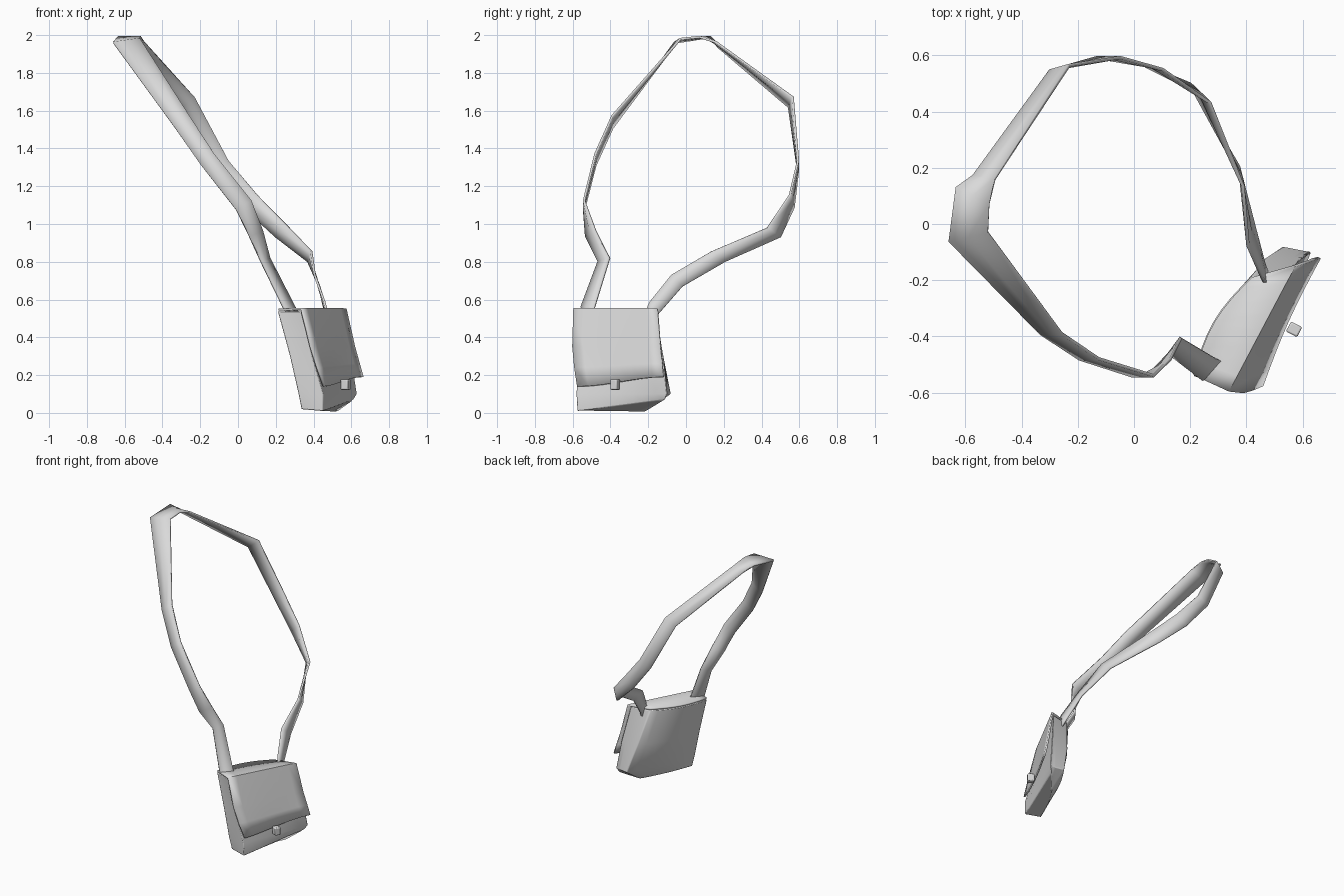
import bpy, bmesh, math
from mathutils import Vector

cube = bpy.data.objects.get("Cube")
if cube:
    bpy.data.objects.remove(cube, do_unlink=True)

# One plain grey for the whole bag
grey = bpy.data.materials.new("soft_grey")
GREY = (0.7, 0.7, 0.7, 1)
grey.diffuse_color = GREY
grey.use_nodes = True
grey.node_tree.nodes["Principled BSDF"].inputs["Base Color"].default_value = GREY

OUTWARD = Vector((0.88, -0.46, 0))   # direction the flap faces
SEGMENTS = 8


def finish(name, bm, angle=50, thickness=0, bevel=0):
    """Turn a bmesh into a shaded object with optional thickness and bevel."""
    bmesh.ops.recalc_face_normals(bm, faces=bm.faces)
    mesh = bpy.data.meshes.new(name)
    bm.to_mesh(mesh)
    bm.free()
    obj = bpy.data.objects.new(name, mesh)
    bpy.context.collection.objects.link(obj)
    mesh.materials.append(grey)
    if thickness:
        solid = obj.modifiers.new("thickness", "SOLIDIFY")
        solid.thickness = thickness
        solid.offset = 0
    if bevel:
        round_off = obj.modifiers.new("rounding", "BEVEL")
        round_off.width = bevel
        round_off.segments = 2
        round_off.angle_limit = math.radians(40)
    bpy.ops.object.select_all(action="DESELECT")
    bpy.context.view_layer.objects.active = obj
    obj.select_set(True)
    bpy.ops.object.shade_smooth_by_angle(angle=math.radians(angle))
    return obj


def skin(bm, rows, closed=False):
    """Join successive rows of points with quads."""
    verts = [[bm.verts.new(p) for p in row] for row in rows]
    count = len(rows[0])
    for a, b in zip(verts, verts[1:]):
        for i in range(count if closed else count - 1):
            j = (i + 1) % count
            bm.faces.new((a[i], a[j], b[j], b[i]))
    return verts


def arch(t):
    """Rounded swell that is zero at both ends."""
    return math.sin(math.pi * t)


# Bag body: levels of inner front, outer front, outer back, inner back corners
levels = [
    [(.21, -.54, .538), (.33, -.585, .538), (.555, -.16, .538), (.415, -.19, .538)],
    [(.275, -.555, .3), (.39, -.57, .3), (.6, -.12, .3), (.47, -.12, .3)],
    [(.32, -.56, .1), (.45, -.58, .1), (.63, -.1, .1), (.53, -.08, .1)],
    [(.335, -.55, .02), (.45, -.575, .01), (.61, -.11, .07), (.52, -.22, .005)],
]
bulges = [0.035, 0.04, 0.03, 0.01]
rings = []
for corners, bulge in zip(levels, bulges):
    ring = []
    for side in range(4):
        a, b = Vector(corners[side]), Vector(corners[(side + 1) % 4])
        for i in range(SEGMENTS):
            t = i / SEGMENTS
            p = a.lerp(b, t)
            if side == 3:
                p -= OUTWARD * bulge * arch(t)
            ring.append(p)
    rings.append(ring)
bm = bmesh.new()
loops = skin(bm, rings, closed=True)
bm.faces.new(loops[0])
bm.faces.new(loops[-1])
finish("bag_body", bm, bevel=0.02)

# Flap: front end, back end and drape of each row, from the inner rim down
flap_rows = [
    ((.215, -.54, .547), (.42, -.19, .547), .035),
    ((.335, -.595, .55), (.57, -.15, .55), 0),
    ((.385, -.6, .35), (.615, -.135, .35), 0),
    ((.42, -.59, .24), (.64, -.125, .26), .006),
    ((.455, -.575, .14), (.66, -.12, .19), .012),
]
rows = []
for front, back, drape in flap_rows:
    row = []
    for i in range(SEGMENTS + 1):
        t = i / SEGMENTS
        p = Vector(front).lerp(Vector(back), t) - OUTWARD * drape * arch(t)
        step = t * t * (3 - 2 * t)          # uneven hang of the free edge
        p.z = front[2] + (back[2] - front[2]) * step
        row.append(p)
    rows.append(row)
bm = bmesh.new()
skin(bm, rows)
finish("flap", bm, thickness=0.012)

# Buckle stud on the flap
bm = bmesh.new()
bmesh.ops.create_cube(bm, size=1)
bmesh.ops.scale(bm, vec=(0.045, 0.04, 0.055), verts=bm.verts)
buckle = finish("buckle", bm, bevel=0.006)
buckle.location = (0.57, -0.375, 0.15)
buckle.rotation_euler.z = math.atan2(OUTWARD.y, OUTWARD.x)

# Strap: centre point and half-width vector at each bend
strap_path = [
    ((.31, -.51, .5), (.03, .03, 0)),
    ((.27, -.52, .56), (.03, .035, 0)),
    ((.145, -.435, .81), (.022, .03, .01)),
    ((.095, -.505, .95), (.035, .025, .015)),
    ((.03, -.54, 1.1), (.04, 0, .025)),
    ((-.16, -.48, 1.34), (.035, 0, .03)),
    ((-.295, -.39, 1.54), (.038, 0, .032)),
    ((-.59, -.045, 1.97), (.07, .015, .01)),
    ((-.575, .1, 1.99), (.06, -.03, 0)),
    ((-.535, .165, 1.95), (.04, -.005, .012)),
    ((-.265, .555, 1.645), (.035, .01, .027)),
    ((-.09, .593, 1.31), (.04, 0, .025)),
    ((.065, .56, 1.12), (.037, -.01, .033)),
    ((.235, .465, .955), (.035, -.033, .025)),
    ((.38, .17, .827), (.008, -.035, .028)),
    ((.418, -.048, .7), (-.012, -.03, .03)),
    ((.46, -.168, .557), (-.003, -.025, .03)),
    ((.475, -.2, .5), (0, -.025, .02)),
]
bm = bmesh.new()
skin(bm, [[Vector(c) + Vector(w) * s for s in (-1, 0, 1)] for c, w in strap_path])
finish("strap", bm, thickness=0.012)
